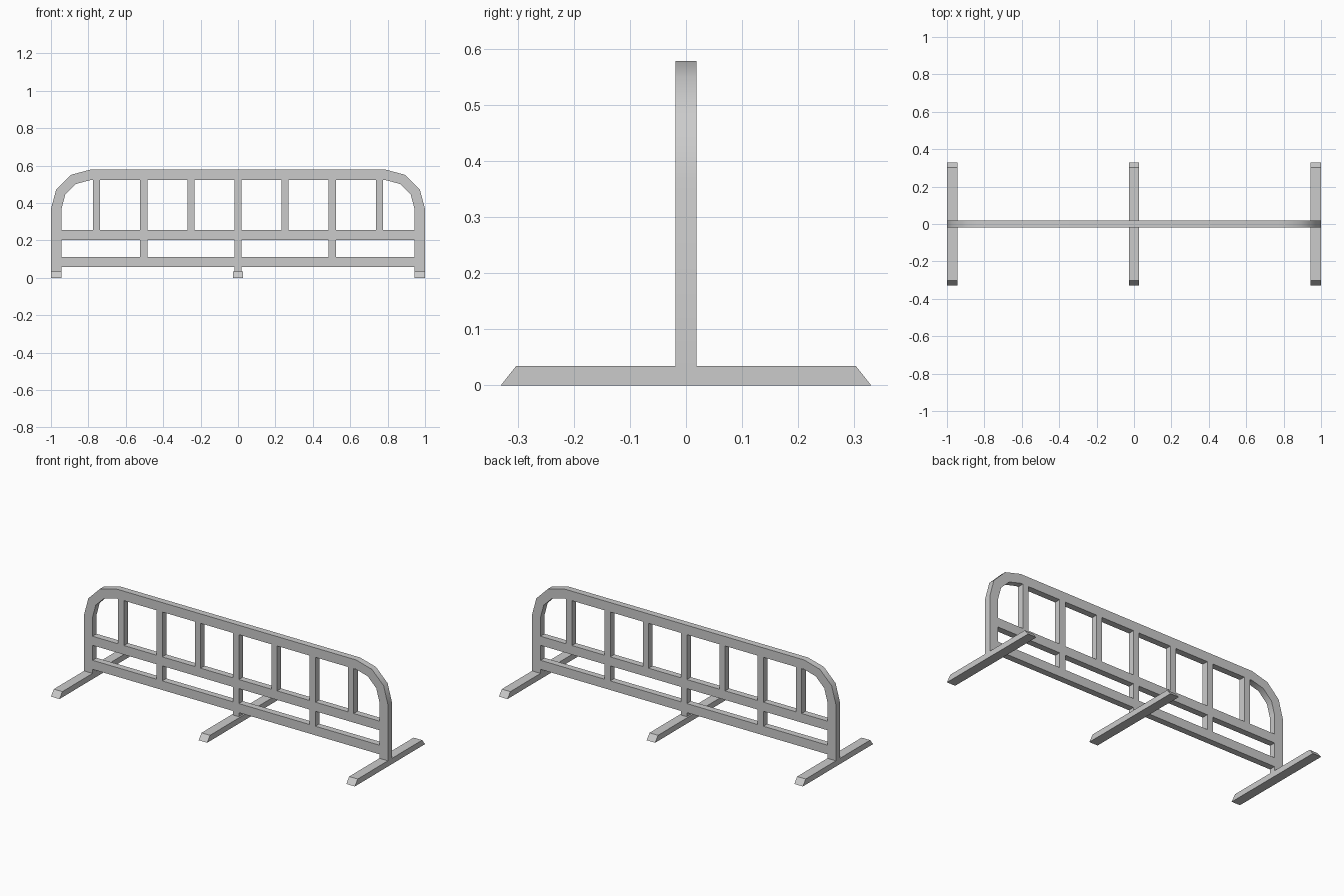
import bpy, math

if "Cube" in bpy.data.objects:
    bpy.data.objects.remove(bpy.data.objects["Cube"])

HALF = 0.019   # half depth of the fence panel


def make(name, verts, faces):
    me = bpy.data.meshes.new(name)
    me.from_pydata(verts, [], faces)
    me.update()
    ob = bpy.data.objects.new(name, me)
    bpy.context.collection.objects.link(ob)
    return ob


def prism(name, x0, x1, profile):
    # Extrude a counter-clockwise (y, z) profile along x
    n = len(profile)
    verts = [(x, y, z) for x in (x0, x1) for y, z in profile]
    faces = [tuple(reversed(range(n))), tuple(range(n, 2 * n))]
    faces += [(i, (i + 1) % n, n + (i + 1) % n, n + i) for i in range(n)]
    return make(name, verts, faces)


def bar(name, x0, x1, z0, z1):
    return prism(name, x0, x1, [(-HALF, z0), (HALF, z0), (HALF, z1), (-HALF, z1)])


# Outer hoop: outer and inner outlines with three-segment corners
def outline(r):
    cx, cz = 0.79, 0.368
    left = [(-cx - r * math.cos(math.radians(a)), cz + r * math.sin(math.radians(a)))
            for a in (0, 30, 60, 90)]
    left.insert(0, (-cx - r, 0.034))
    return left + [(-x, z) for x, z in reversed(left)]


outer, inner = outline(0.21), outline(0.154)
n = len(outer)
verts = [(x, y, z) for y in (-HALF, HALF) for line in (outer, inner) for x, z in line]
of, inf, ob_, ib = 0, n, 2 * n, 3 * n
faces = []
for i in range(n - 1):
    j = i + 1
    faces += [(of + i, inf + i, inf + j, of + j),
              (ob_ + i, ob_ + j, ib + j, ib + i),
              (of + i, of + j, ob_ + j, ob_ + i),
              (inf + i, ib + i, ib + j, inf + j)]
faces += [(of, ob_, ib, inf), (of + n - 1, inf + n - 1, ib + n - 1, ob_ + n - 1)]
hoop = make("outer_hoop", verts, faces)
bpy.context.view_layer.objects.active = hoop
hoop.select_set(True)
bpy.ops.object.shade_smooth_by_angle(angle=math.radians(40))

# Horizontal rails
bar("middle_rail", -0.944, 0.944, 0.201, 0.255)
bar("lower_rail", -0.944, 0.944, 0.058, 0.112)

# Upright bars
W = 0.019
for k in range(-3, 4):
    x = k * 0.252
    bar("upper_bar", x - W, x + W, 0.255, 0.522)
    if k % 2 == 0:
        bar("lower_bar", x - W, x + W, 0.112, 0.201)
bar("centre_post", -W, W, 0.034, 0.058)

# Ground feet with sloped ends
for x in (-0.972, 0, 0.972):
    prism("foot", x - 0.028, x + 0.028,
          [(-0.33, 0), (0.33, 0), (0.303, 0.034), (-0.303, 0.034)])
